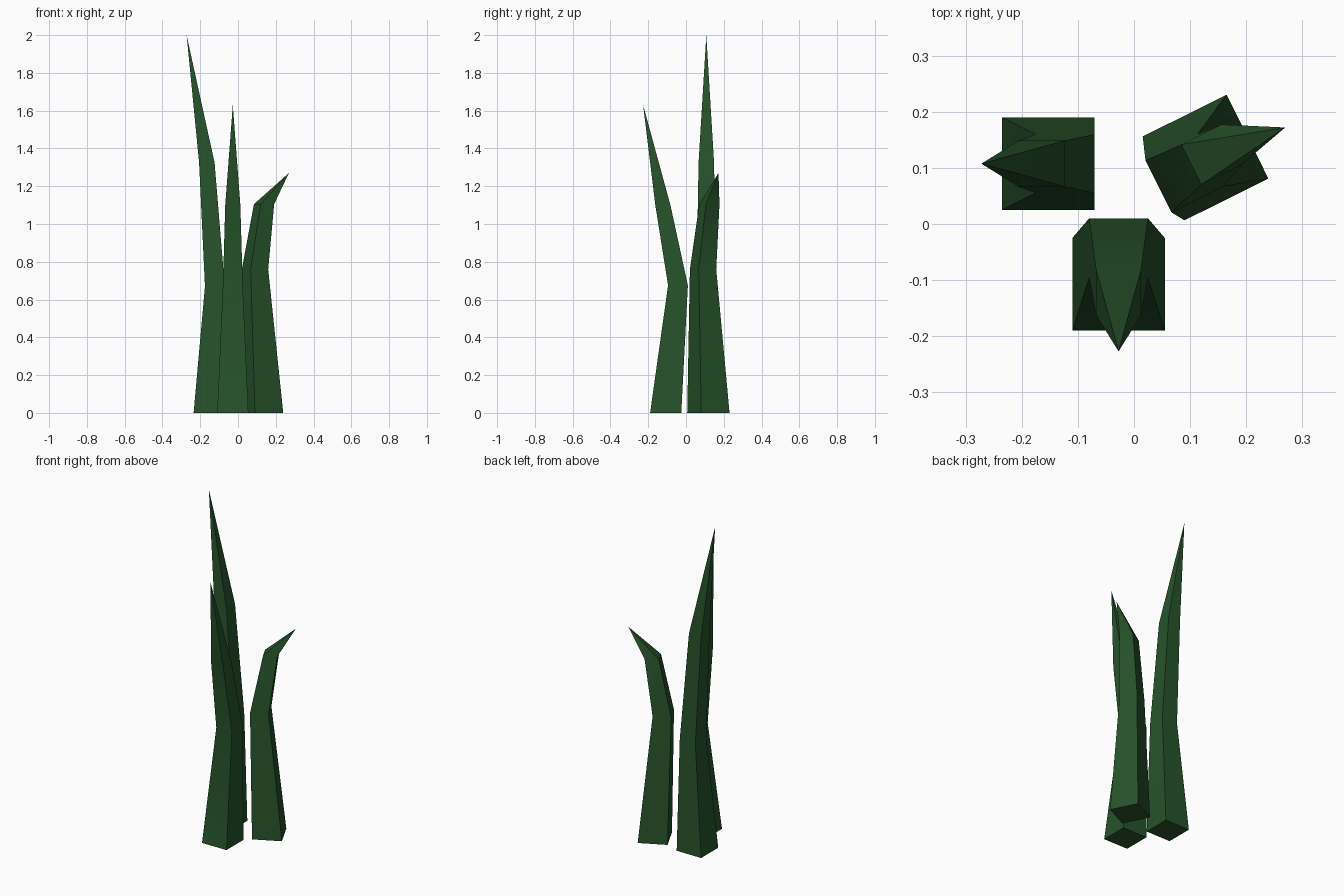
import bpy, bmesh, math
from mathutils import Vector, Matrix

if "Cube" in bpy.data.objects:
    bpy.data.objects.remove(bpy.data.objects["Cube"])

green = bpy.data.materials.new("leaf_green")
green.diffuse_color = (0.02, 0.085, 0.024, 1)
green.use_nodes = True
green.node_tree.nodes["Principled BSDF"].inputs["Base Color"].default_value = green.diffuse_color


def blade(name, centre, lean_angle, rings, tip):
    """Square-section blade: rings are (lean, side, half width, height), ending in a point."""
    place = Matrix.Translation((*centre, 0)) @ Matrix.Rotation(math.radians(lean_angle), 4, 'Z')
    bm = bmesh.new()
    loops = []
    for lean, side, half, z in rings:
        loops.append([bm.verts.new(place @ Vector((lean + sx * half, side + sy * half, z)))
                      for sx, sy in ((1, 1), (-1, 1), (-1, -1), (1, -1))])
    point = bm.verts.new(place @ Vector(tip))
    bm.faces.new(loops[0][::-1])
    for low, high in zip(loops, loops[1:]):
        for i in range(4):
            j = (i + 1) % 4
            bm.faces.new((low[i], low[j], high[j], high[i]))
    for i in range(4):
        bm.faces.new((loops[-1][i], loops[-1][(i + 1) % 4], point))
    bmesh.ops.recalc_face_normals(bm, faces=bm.faces)
    mesh = bpy.data.meshes.new(name)
    bm.to_mesh(mesh)
    bm.free()
    mesh.materials.append(green)
    obj = bpy.data.objects.new(name, mesh)
    bpy.context.collection.objects.link(obj)
    bpy.ops.object.select_all(action='DESELECT')
    obj.select_set(True)
    bpy.context.view_layer.objects.active = obj
    bpy.ops.object.shade_smooth_by_angle(angle=math.radians(30))


# Tall blade leaning left
blade("tall_grass_blade", (-0.1525, 0.1075), 180,
      [(0, 0, 0.0825, 0), (-0.03, 0, 0.0525, 0.67), (0.0125, 0, 0.041, 1.325)],
      (0.1195, 0, 2.0))

# Middle blade leaning forward
blade("front_grass_blade", (-0.0275, -0.1075), -90,
      [(0, 0, 0.0825, 0), (-0.065, 0, 0.0525, 0.675), (0.015, 0, 0.04, 1.1)],
      (0.1195, 0, 1.63))

# Short blade with a sharply bent tip
blade("bent_grass_blade", (0.1275, 0.1185), 26.5,
      [(0, 0, 0.0835, 0), (-0.046, -0.0085, 0.052, 0.76), (0.0115, 0, 0.04, 1.105)],
      (0.151, -0.0155, 1.27))
